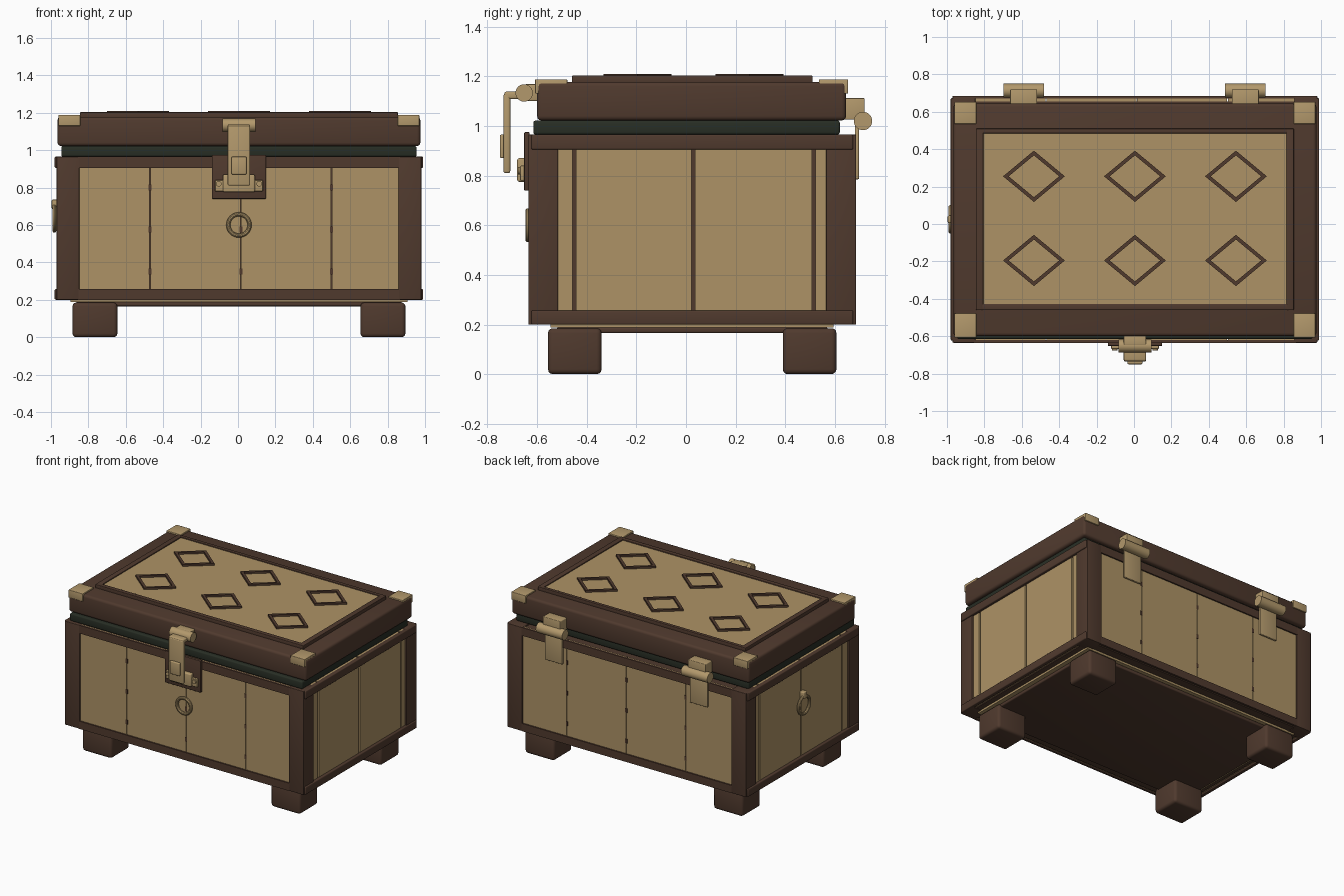
import bpy, math
from mathutils import Matrix, Vector

cube = bpy.data.objects.get("Cube")
if cube:
    bpy.data.objects.remove(cube, do_unlink=True)


def material(name, rgb):
    m = bpy.data.materials.new(name)
    m.use_nodes = True
    m.diffuse_color = (*rgb, 1)
    bsdf = next(n for n in m.node_tree.nodes if n.type == 'BSDF_PRINCIPLED')
    bsdf.inputs["Base Color"].default_value = (*rgb, 1)
    bsdf.inputs["Roughness"].default_value = 0.7
    return m


TAN = material("tan wood", (0.42, 0.29, 0.132))
BRASS = material("pale brass", (0.45, 0.318, 0.15))
BROWN = material("dark brown wood", (0.08, 0.042, 0.027))
GREEN = material("dark green lining", (0.021, 0.027, 0.018))
CX, CY = 0.005, 0.025          # centre of the chest body


def finish(name, mat, smooth=True):
    ob = bpy.context.object
    ob.name = ob.data.name = name
    ob.data.materials.append(mat)
    if smooth:
        bpy.ops.object.shade_smooth_by_angle(angle=math.radians(35))
    return ob


def box(name, x, y, z, mat, bevel=0.0):
    """Box from (min, max) ranges, with optional rounded edges."""
    lo, hi = Vector((x[0], y[0], z[0])), Vector((x[1], y[1], z[1]))
    bpy.ops.mesh.primitive_cube_add(size=1)
    ob = bpy.context.object
    size = hi - lo
    ob.data.transform(Matrix.Translation((lo + hi) / 2) @ Matrix.Diagonal((*size, 1)))
    if bevel:
        mod = ob.modifiers.new("rounding", 'BEVEL')
        mod.width, mod.segments = bevel, 3
        bpy.ops.object.modifier_apply(modifier=mod.name)
    return finish(name, mat, bool(bevel))


def barrel(name, centre, radius, length, mat):
    """Cylinder lying along x."""
    bpy.ops.mesh.primitive_cylinder_add(vertices=24, radius=radius, depth=length,
                                        location=centre, rotation=(0, math.pi / 2, 0))
    return finish(name, mat)


def ring(name, centre, rotation, radius, thick):
    bpy.ops.mesh.primitive_torus_add(major_radius=radius, minor_radius=thick, major_segments=32,
                                     minor_segments=10, location=centre, rotation=rotation)
    return finish(name, BRASS)


def around(c, half):
    return (c - half, c + half)


# Feet
for sx in (-1, 1):
    for sy in (-1, 1):
        box("foot", around(CX + sx * 0.77, 0.12), around(CY + sy * 0.473, 0.108),
            (0, 0.185), BROWN, 0.02)

# Base and solid core
box("base_plate", around(CX, 0.87), around(CY, 0.545), (0.165, 0.19), BROWN, 0.008)
box("base_trim", around(CX, 0.9), around(CY, 0.57), (0.188, 0.21), TAN)
box("body_core", around(CX, 0.94), around(CY, 0.63), (0.203, 0.955), BROWN)


# Planks separated by narrow gaps, with the corners hidden under the posts
def planks(edges, gap):
    return [(a + gap, b - gap) for a, b in zip(edges, edges[1:])]


for side in (-1, 1):
    y = sorted((CY + side * 0.63, CY + side * 0.65))
    for span in planks((-0.93, -0.47, 0.015, 0.5, 0.94), 0.002):
        box("long_plank", span, y, (0.21, 0.962), TAN)
    x = sorted((CX + side * 0.94, CX + side * 0.965))
    for span in planks((-0.6, -0.45, 0.03, 0.515, 0.65), 0.007):
        box("end_plank", x, span, (0.21, 0.962), TAN)
    # Nail heads over the long seams
    for nx in (-0.47, 0.015, 0.5):
        for nz in (0.35, 0.575, 0.8):
            box("nail_head", around(nx, 0.008), around(CY + side * 0.65, 0.002),
                around(nz, 0.016), BROWN)

# Corner posts and rails
for sx in (-1, 1):
    for sy in (-1, 1):
        box("corner_post", sorted((CX + sx * 0.853, CX + sx * 0.975)),
            sorted((CY + sy * 0.54, CY + sy * 0.66)), (0.2, 0.965), BROWN, 0.004)
for low, high in ((0.2, 0.257), (0.905, 0.965)):
    for side in (-1, 1):
        box("long_rail", around(CX, 0.86), sorted((CY + side * 0.645, CY + side * 0.66)),
            (low, high), BROWN)
        box("end_rail", sorted((CX + side * 0.955, CX + side * 0.985)), around(CY, 0.648),
            (low, high), BROWN, 0.006)

# Lid lining and lid
box("lid_lining", around(CX, 0.95), (-0.615, 0.62), (0.965, 1.022), GREEN, 0.01)
box("lid_core", around(CX, 0.9), (-0.56, 0.58), (1.01, 1.05), GREEN)
box("lid", around(CX, 0.97), (-0.6, 0.645), (1.022, 1.178), BROWN, 0.018)

# Raised frame and panel on the lid
PX, PY = (-0.845, 0.855), (-0.46, 0.51)
box("lid_panel", (-0.82, 0.83), (-0.435, 0.49), (1.17, 1.196), TAN)
for x in ((PX[0], PX[0] + 0.04), (PX[1] - 0.04, PX[1])):
    box("lid_frame_end", x, PY, (1.17, 1.203), BROWN, 0.004)
for y in ((PY[0], PY[0] + 0.033), (PY[1] - 0.026, PY[1])):
    box("lid_frame_side", PX, y, (1.17, 1.203), BROWN, 0.004)


# Diamond outlines on the lid
def diamond(cx, cy):
    verts, faces = [], []
    for z in (1.192, 1.21):
        for w, h in ((0.165, 0.137), (0.135, 0.112)):
            verts += [(cx + w, cy, z), (cx, cy + h, z), (cx - w, cy, z), (cx, cy - h, z)]
    for i in range(4):
        j = (i + 1) % 4
        faces += [(8 + i, 8 + j, 12 + j, 12 + i), (i, j, 8 + j, 8 + i),
                  (4 + j, 4 + i, 12 + i, 12 + j), (j, i, 4 + i, 4 + j)]
    mesh = bpy.data.meshes.new("lid_diamond")
    mesh.from_pydata(verts, [], faces)
    mesh.materials.append(BROWN)
    bpy.context.collection.objects.link(bpy.data.objects.new("lid_diamond", mesh))


for dx in (-0.54, 0, 0.54):
    for dy in (-0.195, 0.255):
        diamond(CX + dx, dy)

# Brass corner caps
for side in (-1, 1):
    x = sorted((CX + side * 0.848, CX + side * 0.965))
    for y in ((-0.608, -0.478), (0.535, 0.653)):
        box("corner_cap", x, y, (1.13, 1.188), BRASS, 0.004)

# Front latch: backing plate, keeper, strap and pivot
box("latch_plate", around(CX, 0.145), (-0.652, -0.63), (0.74, 0.975), BROWN, 0.004)
box("latch_keeper", around(CX, 0.085), (-0.68, -0.645), (0.775, 0.87), BRASS, 0.008)
box("latch_keeper_wings", around(CX, 0.128), (-0.668, -0.645), (0.78, 0.84), BRASS, 0.004)
for side in (-1, 1):
    bpy.ops.mesh.primitive_cylinder_add(vertices=16, radius=0.015, depth=0.03,
                                        location=(CX + side * 0.108, -0.662, 0.82),
                                        rotation=(math.pi / 2, 0, 0))
    finish("latch_bolt", BRASS)
box("latch_strap", around(CX, 0.06), (-0.735, -0.708), (0.81, 1.13), BRASS, 0.008)
box("latch_strap_top", around(CX, 0.06), (-0.732, -0.65), (1.108, 1.138), BRASS, 0.008)
box("latch_thumb_plate", around(CX, 0.04), (-0.75, -0.73), (0.87, 0.965), BRASS, 0.006)
box("latch_mount", around(CX, 0.06), (-0.65, -0.595), (1.1, 1.168), BRASS, 0.006)
barrel("latch_pivot", (CX, -0.652, 1.133), 0.035, 0.175, BRASS)

# Rear hinges
for hx in (-0.59, 0.595):
    box("hinge_upper_leaf", around(hx, 0.072), (0.635, 0.72), (1.025, 1.112), BRASS, 0.005)
    box("hinge_lower_leaf", around(hx, 0.072), (0.68, 0.697), (0.785, 1.02), BRASS, 0.005)
    barrel("hinge_barrel", (hx, 0.713, 1.02), 0.037, 0.215, BRASS)

# Pull rings on the front and one end
ring("front_ring", (CX, -0.637, 0.6), (math.pi / 2, 0, 0), 0.057, 0.011)
ring("end_ring", (-0.982, CY, 0.635), (0, math.pi / 2, 0), 0.065, 0.011)
box("end_ring_mount", (-0.996, -0.958), around(CY, 0.02), (0.685, 0.735), BRASS, 0.006)
